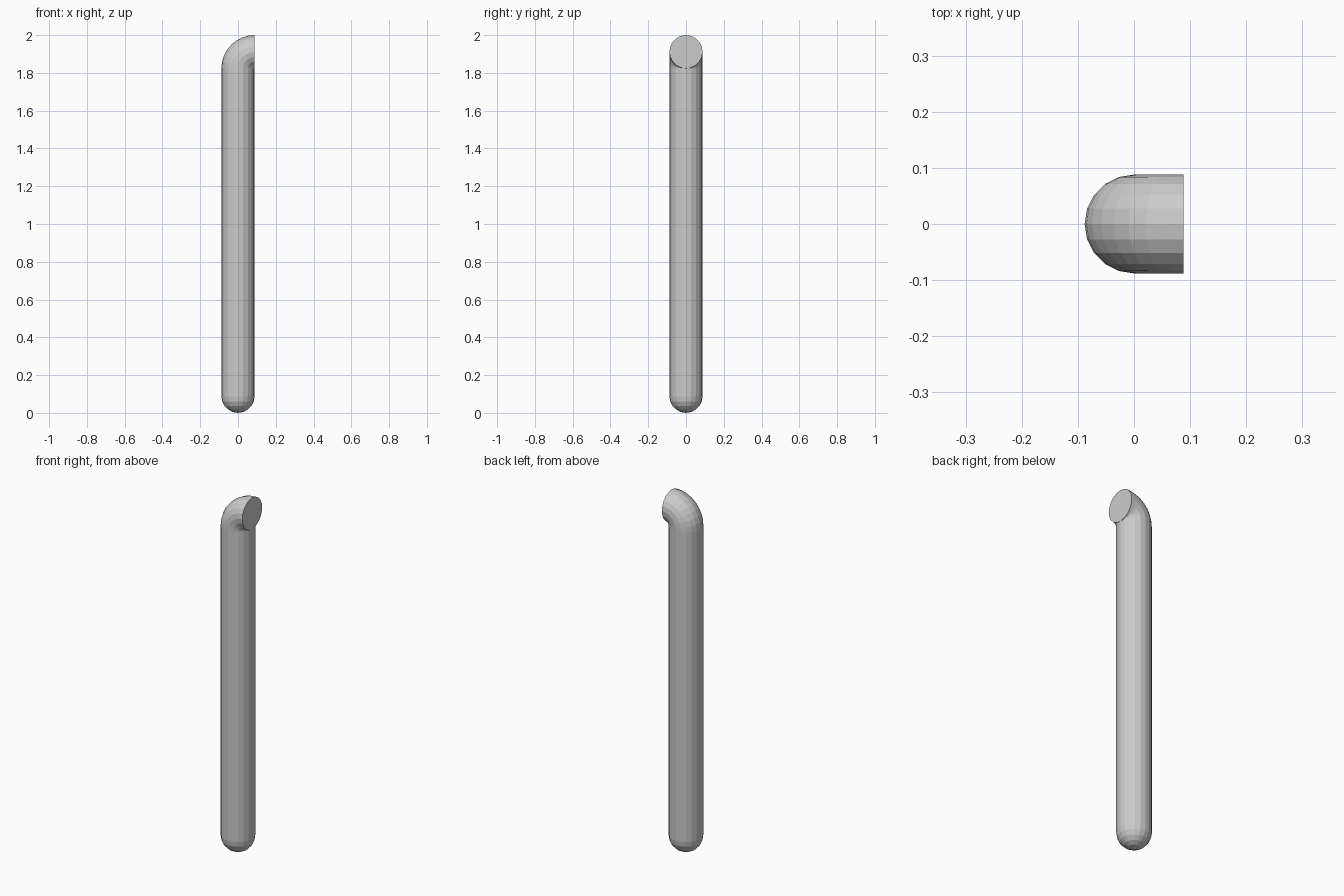
import bpy, bmesh
from math import sin, cos, pi
from mathutils import Vector

if "Cube" in bpy.data.objects:
    bpy.data.objects.remove(bpy.data.objects["Cube"])

R = 0.088          # tube radius
SIDES = 20
BEND_Z = 1.824     # height where the elbow starts
CAP_STEPS, BEND_STEPS = 5, 8

bm = bmesh.new()


def ring(centre, radius, tilt=0.0):
    """Circle of vertices, tilted about y so tilt = pi/2 faces +x."""
    u = Vector((cos(tilt), 0, -sin(tilt)))
    v = Vector((0, 1, 0))
    angles = [2 * pi * i / SIDES for i in range(SIDES)]
    return [bm.verts.new(centre + radius * (u * cos(a) + v * sin(a))) for a in angles]


# Rounded foot, then the straight shaft
rings = []
for i in range(1, CAP_STEPS + 1):
    a = pi / 2 * i / CAP_STEPS
    rings.append(ring(Vector((0, 0, R - R * cos(a))), R * sin(a)))

# Tight elbow pivoting on the inner corner, ending in a flat face
pivot = Vector((R, 0, BEND_Z))
for i in range(BEND_STEPS + 1):
    t = pi / 2 * i / BEND_STEPS
    rings.append(ring(pivot + R * Vector((-cos(t), 0, sin(t))), R, t))

# Skin between the rings
for a, b in zip(rings, rings[1:]):
    for i in range(SIDES):
        j = (i + 1) % SIDES
        bm.faces.new((a[i], a[j], b[j], b[i]))

# Foot tip and flat end
tip = bm.verts.new((0, 0, 0))
for i in range(SIDES):
    bm.faces.new((tip, rings[0][(i + 1) % SIDES], rings[0][i]))
bm.faces.new(rings[-1])

# Merge the pinched inner corner
bmesh.ops.remove_doubles(bm, verts=bm.verts, dist=0.0005)
bmesh.ops.recalc_face_normals(bm, faces=bm.faces)

mesh = bpy.data.meshes.new("bent_pipe")
bm.to_mesh(mesh)
bm.free()
pipe = bpy.data.objects.new("bent_pipe", mesh)
bpy.context.collection.objects.link(pipe)
